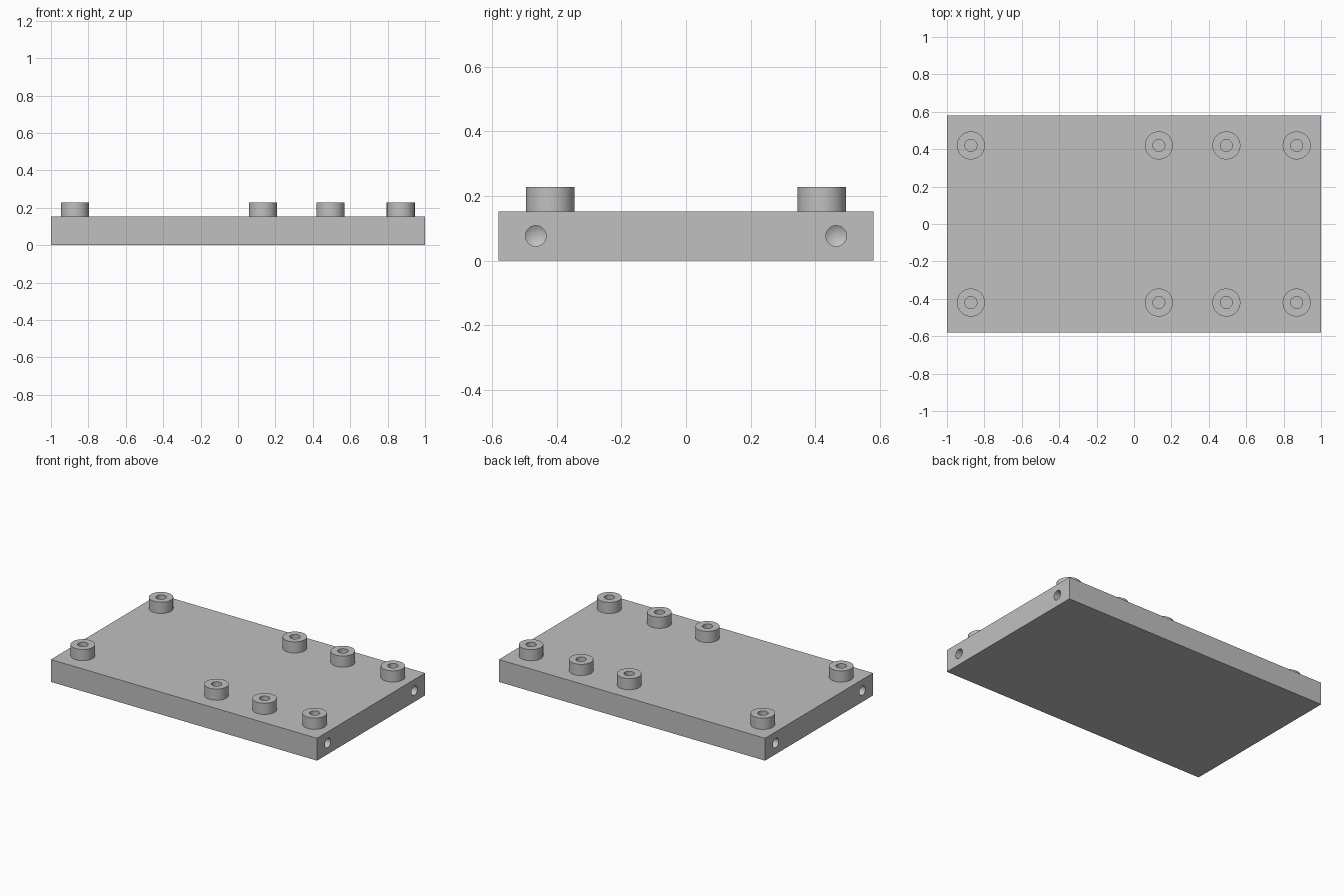
import bpy
import bmesh
from math import radians
from mathutils import Matrix, Vector

cube = bpy.data.objects.get("Cube")
if cube:
    bpy.data.objects.remove(cube, do_unlink=True)

LENGTH, DEPTH, THICK = 2.0, 1.16, 0.152
BOSS_TOP, BOSS_R, HOLE_R = 0.228, 0.075, 0.032
SEGMENTS = 48

grey = bpy.data.materials.new("plain grey")
grey.use_nodes = True
colour = (0.53, 0.53, 0.53, 1)
grey.diffuse_color = colour
grey.node_tree.nodes["Principled BSDF"].inputs["Base Color"].default_value = colour


def add_object(name, bm):
    bmesh.ops.recalc_face_normals(bm, faces=bm.faces)
    mesh = bpy.data.meshes.new(name)
    bm.to_mesh(mesh)
    bm.free()
    mesh.materials.append(grey)
    obj = bpy.data.objects.new(name, mesh)
    bpy.context.collection.objects.link(obj)
    return obj


def lathe(name, profile, matrix):
    """Revolve (radius, height) points around z, then place the result."""
    bm = bmesh.new()
    verts = [bm.verts.new((r, 0, z)) for r, z in profile]
    edges = [bm.edges.new(pair) for pair in zip(verts, verts[1:])]
    bmesh.ops.spin(bm, geom=verts + edges, cent=(0, 0, 0), axis=(0, 0, 1),
                   angle=radians(360), steps=SEGMENTS, use_duplicate=False)
    bmesh.ops.remove_doubles(bm, verts=bm.verts, dist=0.0001)
    bmesh.ops.transform(bm, matrix=matrix, verts=bm.verts)
    return add_object(name, bm)


def smooth(obj):
    bpy.ops.object.select_all(action='DESELECT')
    obj.select_set(True)
    bpy.context.view_layer.objects.active = obj
    bpy.ops.object.shade_smooth_by_angle(angle=radians(25))


# Base plate
bm = bmesh.new()
bmesh.ops.create_cube(bm, size=1)
bmesh.ops.scale(bm, vec=(LENGTH, DEPTH, THICK), verts=bm.verts)
bmesh.ops.translate(bm, vec=(0, 0, THICK / 2), verts=bm.verts)
plate = add_object("base_plate", bm)

# Drilled holes with conical bottoms in both ends of the plate
drill = [(0, -0.27), (HOLE_R, -0.25), (HOLE_R, 0.05), (0, 0.05)]
cutters = []
for side in (-1, 1):
    for y in (-0.465, 0.465):
        aim = Vector((side, 0, 0)).to_track_quat('Z', 'Y').to_matrix().to_4x4()
        place = Matrix.Translation((side * LENGTH / 2, y, THICK / 2)) @ aim
        cutter = lathe("drill_cutter", drill, place)
        cutter.hide_render = True
        cutters.append(cutter)
        cut = plate.modifiers.new("end hole", 'BOOLEAN')
        cut.operation = 'DIFFERENCE'
        cut.solver = 'EXACT'
        cut.object = cutter

# Bake the cuts and drop the cutters
graph = bpy.context.evaluated_depsgraph_get()
cut_mesh = bpy.data.meshes.new_from_object(plate.evaluated_get(graph))
plate.modifiers.clear()
plate.data = cut_mesh
for cutter in cutters:
    bpy.data.objects.remove(cutter, do_unlink=True)
smooth(plate)

# Hollow round standoffs in two mirrored rows
tube = [(HOLE_R, THICK), (HOLE_R, BOSS_TOP), (BOSS_R, BOSS_TOP), (BOSS_R, THICK)]
for row, y in (("front", -0.42), ("back", 0.42)):
    for number, x in enumerate((-0.872, 0.133, 0.494, 0.87), 1):
        boss = lathe(f"{row}_standoff_{number}", tube, Matrix.Translation((x, y, 0)))
        smooth(boss)
